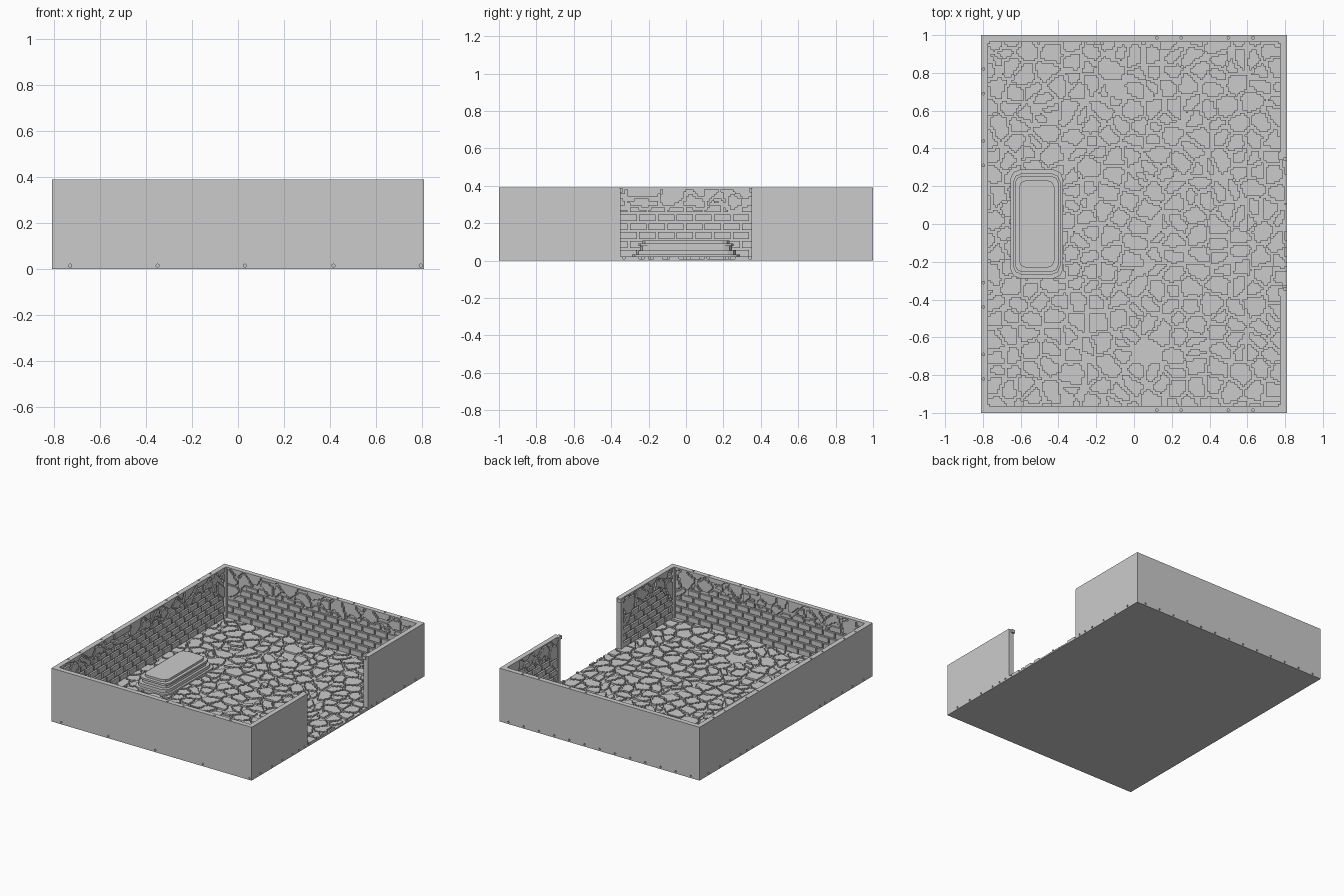
import bpy, bmesh, math, random
from mathutils import Vector, Matrix, noise

if "Cube" in bpy.data.objects:
    bpy.data.objects.remove(bpy.data.objects["Cube"])

random.seed(4)
X, Y, H = 0.81, 1.0, 0.39      # half width, half depth, height
DOOR = 0.352                   # half width of the doorway in the +x wall
CELL = 0.0125                  # carving grid pitch


def finish(name, bm, fix=True):
    if fix:
        bmesh.ops.recalc_face_normals(bm, faces=bm.faces)
    me = bpy.data.meshes.new(name)
    bm.to_mesh(me)
    bm.free()
    ob = bpy.data.objects.new(name, me)
    bpy.context.collection.objects.link(ob)
    return ob


def prism(name, pts, z0, z1):
    bm = bmesh.new()
    lo, hi = ([bm.verts.new((x, y, z)) for x, y in pts] for z in (z0, z1))
    bm.faces.new(lo[::-1])
    bm.faces.new(hi)
    for k in range(len(pts)):
        bm.faces.new((lo[k - 1], lo[k], hi[k], hi[k - 1]))
    return finish(name, bm)


def box(name, x0, x1, y0, y1, z0, z1):
    return prism(name, [(x0, y0), (x1, y0), (x1, y1), (x0, y1)], z0, z1)


def c_outline(t):
    half = [(X, DOOR), (X, Y), (-X, Y)]
    inner = [(-X + t, Y - t), (X - t, Y - t), (X - t, DOOR)]
    low = lambda p: [(x, -y) for x, y in reversed(p)]
    return half + low(half) + low(inner) + inner


def cell_stones(w, h, sx, sy):
    """Jittered cobble pattern: returns the gap measure at a point."""
    seeds = {(i, j): Vector(((i + random.uniform(.05, .95)) * sx,
                             (j + random.uniform(.05, .95)) * sy))
             for i in range(-3, int(w / sx) + 4) for j in range(-3, int(h / sy) + 4)}

    def gap(x, y):
        p = Vector((x, y))
        n = noise.noise_vector(Vector((x * 16, y * 16, 3)))
        p += Vector((n.x, n.y)) * 0.012
        ci, cj = int(p.x // sx), int(p.y // sy)
        d = sorted((seeds[k] - p).length for k in
                   ((ci + a, cj + b) for a in (-1, 0, 1) for b in (-1, 0, 1)) if k in seeds)
        return d[1] - d[0]
    return gap


def relief(name, nu, nv, du, dv, depth, mask, frame):
    """Raised stepped carving: top faces and side steps of every filled grid cell."""
    fill = {(i, j) for i in range(nu) for j in range(nv) if mask(i, j)}
    bm, cache = bmesh.new(), {}

    def vert(i, j, k):
        if (i, j, k) not in cache:
            cache[i, j, k] = bm.verts.new(frame @ Vector(((i - nu / 2) * du, j * dv, k * depth)))
        return cache[i, j, k]
    for i, j in fill:
        c = [(i, j), (i + 1, j), (i + 1, j + 1), (i, j + 1)]
        bm.faces.new([vert(*p, 1) for p in c])
        for n, (a, b) in enumerate(((0, -1), (1, 0), (0, 1), (-1, 0))):
            if (i + a, j + b) not in fill:
                p, q = c[n], c[(n + 1) % 4]
                bm.faces.new([vert(*p, 0), vert(*q, 0), vert(*q, 1), vert(*p, 1)])
    return finish(name, bm, False)


def frame(u, v, h, o):
    m = Matrix((u, v, h)).transposed().to_4x4()
    m.translation = Vector(o)
    return m


# Outer wall shell, top rim and floor slab
shell = prism("wall_shell", c_outline(0.022), 0, H - 0.01)
rim = prism("wall_rim", c_outline(0.036), H - 0.01, H)
box("floor_slab", -X + .02, X - .022, -Y + .02, Y - .02, 0, 0.010)
box("door_sill", X - .022, X, -DOOR, DOOR, 0, 0.010)

# Small pin holes low on the outside and on the rim
holes = []
for x in (-.73, -.35, .03, .415, .795):
    holes.append(((x, -Y, .015), 'Y'))
for k in range(13):
    holes.append(((-.74 + k * .123, Y, .015), 'Y'))
for y in (.895, .765, .645, .525, .45, .39):
    for s in (1, -1):
        holes += [((X, s * y, .015), 'X'), ((-X, s * y, .015), 'X')]
for s in (1, -1):
    holes += [((x, s * .986, H), 'Z') for x in (.12, .25, .5, .63)]
    holes += [((-.797, s * y, H), 'Z') for y in (.31, .44, .69, .82)]
bm = bmesh.new()
for pos, ax in holes:
    rot = {'X': Matrix.Rotation(math.pi / 2, 4, 'Y'),
           'Y': Matrix.Rotation(math.pi / 2, 4, 'X'), 'Z': Matrix()}[ax]
    bmesh.ops.create_cone(bm, cap_ends=True, segments=8, radius1=.007, radius2=.007,
                          depth=.016, matrix=Matrix.Translation(pos) @ rot)
cutter = finish("pin_hole_cutter", bm)
cutter.hide_render = True
cutter.hide_viewport = True
for ob in (shell, rim):
    mod = ob.modifiers.new("holes", 'BOOLEAN')
    mod.operation, mod.solver, mod.object = 'DIFFERENCE', 'EXACT', cutter

# Cobbled floor
NX, NY = 130, 160
dx, dy = 2 * X / NX, 2 * Y / NY
cobble = cell_stones(2 * X, 2 * Y, .108, .088)


def floor_mask(i, j):
    x, y = (i + .5) * dx - X, (j + .5) * dy - Y
    inside = abs(x) < X - .035 and abs(y) < Y - .035
    sill = x > 0 and abs(y) < DOOR - .005
    return (inside or sill) and cobble(x + X, y + Y) > .0155


relief("floor_cobbles", NX, NY, dx, dy, .012, floor_mask,
       frame((1, 0, 0), (0, 1, 0), (0, 0, 1), (0, -Y, .010)))


# Brick walls with ragged plaster along the top and ends
def brick_wall(name, length, u, h, origin):
    nu, nv = round(length / CELL), 30
    plaster = cell_stones(length, .4, .13, .11)
    off = random.uniform(0, 50)

    def mask(i, j):
        end = min(i, nu - 1 - i)
        edge = 22 + 5 * noise.noise(Vector((i * .13 + off, 0, 0))) - max(0, 12 - end) * .9
        if abs(j - edge) < .7:
            return False
        if j > edge:
            return plaster((i + .5) * CELL, (j + .5) * .012) > .015
        row = j // 4
        return j % 4 != 3 and (i + (row % 2) * 4) % 8 != 7
    relief(name, nu, nv, length / nu, .36 / nv, .013, mask, frame(u, (0, 0, 1), h, origin))


b = .022
brick_wall("left_wall_bricks", 1.90, (0, 1, 0), (1, 0, 0), (-X + b, 0, .02))
brick_wall("back_wall_bricks", 1.52, (1, 0, 0), (0, -1, 0), (0, Y - b, .02))
brick_wall("front_wall_bricks", 1.52, (-1, 0, 0), (0, 1, 0), (0, -Y + b, .02))
for s, side in ((1, "back"), (-1, "front")):
    brick_wall("right_wall_bricks_" + side, .57, (0, -1, 0), (-1, 0, 0), (X - b, s * .665, .02))


# Posts with small capitals and feet in the corners and beside the doorway
def post(name, cx, cy, w):
    for part, g, z0, z1 in (("shaft", 0, .01, H - .002), ("foot", .004, .01, .035),
                            ("capital", .004, H - .04, H - .008)):
        r = w + g
        box(name + "_" + part, cx - r, cx + r, cy - r, cy + r, z0, z1)


for s, side in ((1, "back"), (-1, "front")):
    post("left_corner_post_" + side, -X + .027, s * (Y - .027), .016)
    post("right_corner_post_" + side, X - .027, s * (Y - .027), .016)
    box("door_post_" + side, X - .04, X - .001, *sorted((s * (DOOR - .002), s * (DOOR + .025))), .01, H - .004)
    box("door_capital_" + side, X - .044, X - .018, *sorted((s * (DOOR - .012), s * (DOOR + .03))), H - .025, H - .001)


# Stepped tomb with clipped corners
def slab(name, hx, hy, cut, z0, z1, cx=-.515):
    q = [(hx, hy - cut), (hx - cut * .3, hy - cut * .3), (hx - cut, hy)]
    pts = q + [(-x, y) for x, y in q[::-1]]
    pts += [(-x, -y) for x, y in pts]
    return prism(name, [(x + cx, y) for x, y in pts], z0, z1)


slab("tomb_base", .140, .288, .05, .01, .032)
slab("tomb_step", .125, .268, .045, .03, .055)
slab("tomb_body", .108, .245, .04, .05, .085)
slab("tomb_lid_edge", .116, .255, .04, .078, .092)
slab("tomb_lid", .095, .232, .04, .09, .108)
